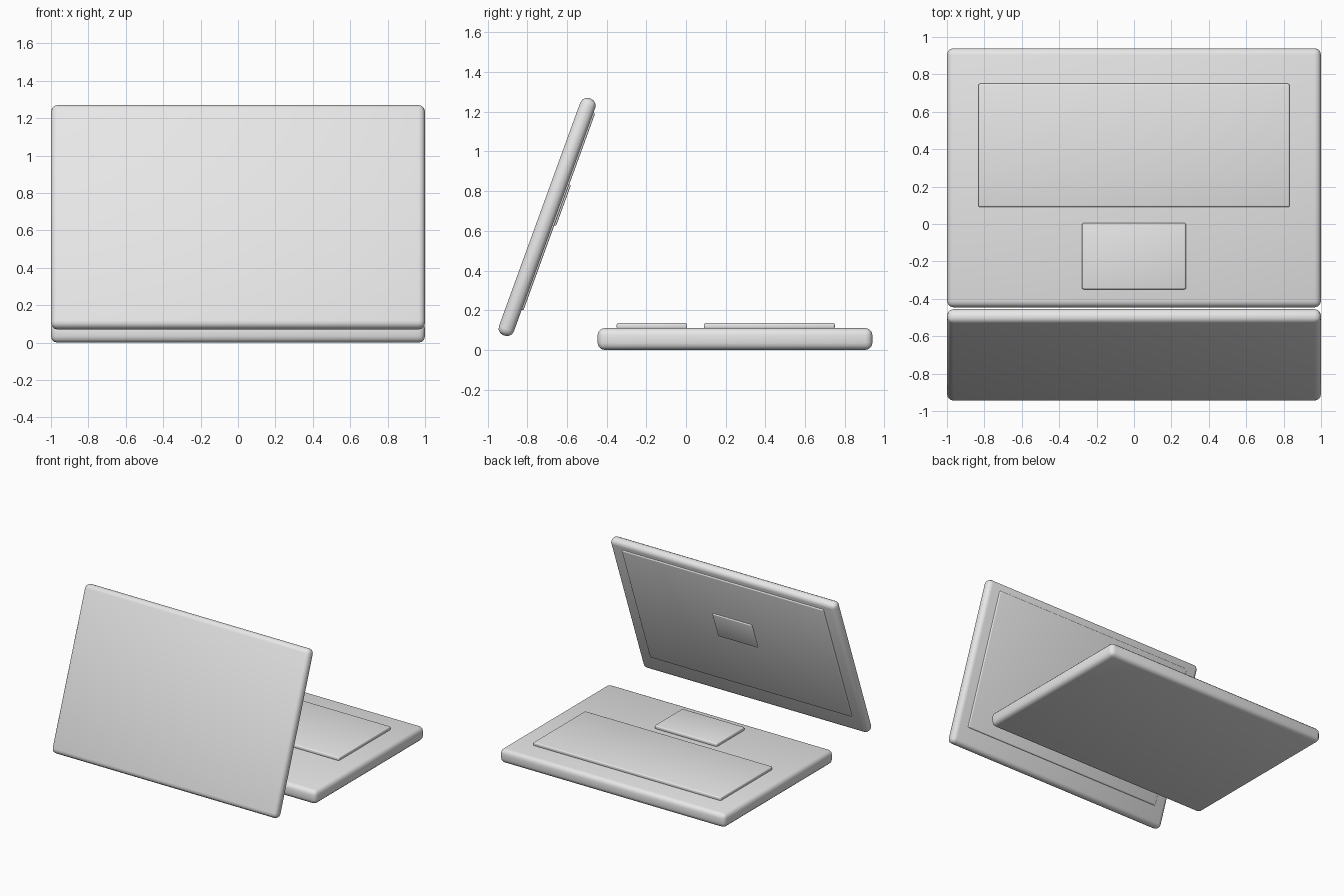
import bpy
import math
from mathutils import Matrix, Vector

cube = bpy.data.objects.get("Cube")
if cube:
    bpy.data.objects.remove(cube, do_unlink=True)

# One light grey material for the whole model
grey = bpy.data.materials.new("light_grey")
grey.use_nodes = True
grey.diffuse_color = (0.8, 0.8, 0.8, 1)
grey.node_tree.nodes["Principled BSDF"].inputs["Base Color"].default_value = (0.8, 0.8, 0.8, 1)


def slab(name, size, centre, bevel, frame=Matrix.Identity(4)):
    """Box with rounded edges, placed in the given frame."""
    bpy.ops.mesh.primitive_cube_add(size=1)
    obj = bpy.context.object
    obj.name = name
    obj.data.transform(Matrix.Diagonal((*size, 1)))
    obj.matrix_world = frame @ Matrix.Translation(Vector(centre))
    obj.data.materials.append(grey)
    mod = obj.modifiers.new("rounded_edges", "BEVEL")
    mod.width = bevel
    mod.segments = 3
    bpy.ops.object.modifier_apply(modifier=mod.name)
    bpy.ops.object.shade_smooth_by_angle(angle=math.radians(60))
    return obj


# Lower half: body with raised keyboard and touchpad
slab("base", (2, 1.385, 0.11), (0, 0.247, 0.055), 0.035)
slab("keyboard", (1.665, 0.66, 0.03), (0, 0.42, 0.12), 0.009)
slab("touchpad", (0.555, 0.355, 0.03), (0, -0.172, 0.12), 0.009)

# Upper half: leaning lid, its local +y side carrying the screen
lean = Matrix.Translation((0, -0.70, 0.67)) @ Matrix.Rotation(math.radians(-20), 4, "X")
slab("lid", (2, 0.08, 1.27), (0, 0, 0), 0.035, lean)
slab("screen", (1.79, 0.03, 1.06), (0, 0.034, 0.045), 0.009, lean)
slab("screen_plate", (0.35, 0.03, 0.22), (0, 0.043, 0.083), 0.006, lean)
